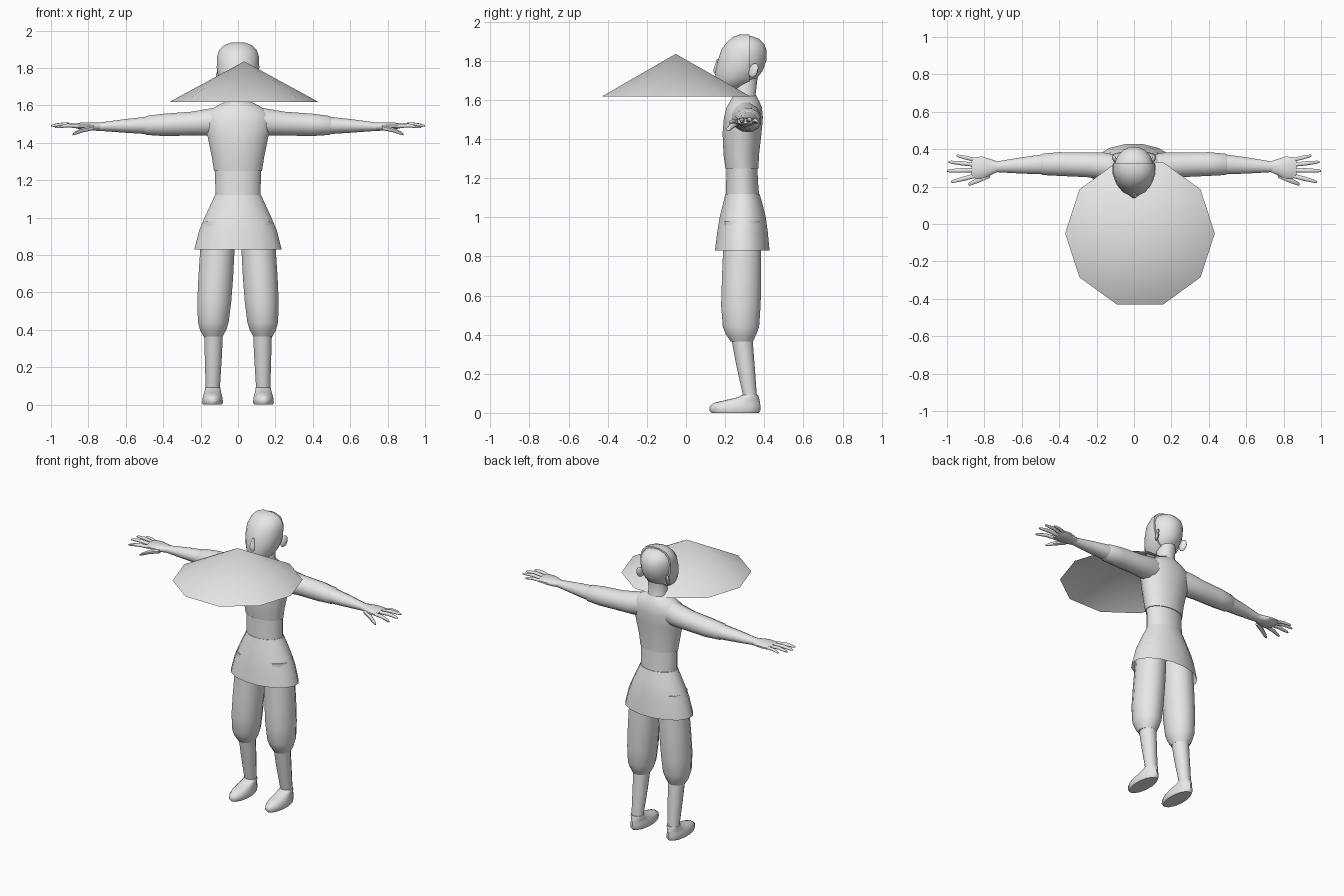
import bpy, bmesh, math
from mathutils import Vector

grey = bpy.data.materials.new("plain_grey")
grey.diffuse_color = (0.8, 0.8, 0.8, 1)


def finish(name, bm, angle=50):
    bmesh.ops.recalc_face_normals(bm, faces=bm.faces)
    mesh = bpy.data.meshes.new(name)
    bm.to_mesh(mesh)
    bm.free()
    ob = bpy.data.objects.new(name, mesh)
    bpy.context.collection.objects.link(ob)
    mesh.materials.append(grey)
    bpy.ops.object.select_all(action='DESELECT')
    ob.select_set(True)
    bpy.context.view_layer.objects.active = ob
    bpy.ops.object.shade_smooth_by_angle(angle=math.radians(angle))
    return ob


def loft_bm(rings, n=14, cap=(True, True)):
    """Each ring is (centre, half axis u, half axis v)."""
    bm = bmesh.new()
    loops = []
    for c, u, v in rings:
        c, u, v = Vector(c), Vector(u), Vector(v)
        loops.append([bm.verts.new(c + u * math.cos(a) + v * math.sin(a))
                      for a in (2 * math.pi * (i + 0.5) / n for i in range(n))])
    for a, b in zip(loops, loops[1:]):
        for i in range(n):
            j = (i + 1) % n
            bm.faces.new((a[i], a[j], b[j], b[i]))
    if cap[0]:
        bm.faces.new(loops[0])
    if cap[1]:
        bm.faces.new(loops[-1])
    return bm


def upright(rows, cx=0):
    """Rows of (z, front y, back y, half width[, x offset])."""
    return [((cx + (r[4] if len(r) > 4 else 0), (r[1] + r[2]) / 2, r[0]),
             (r[3], 0, 0), (0, (r[2] - r[1]) / 2, 0)) for r in rows]


def sideways(rows, s):
    """Rows of (x, low y, high y, low z, high z) on side s."""
    return [((s * x, (y0 + y1) / 2, (z0 + z1) / 2), (0, (y1 - y0) / 2, 0),
             (0, 0, (z1 - z0) / 2)) for x, y0, y1, z0, z1 in rows]


# Torso, waist band and open skirt
finish("upper_garment", loft_bm(upright([
    (1.25, .20, .372, .131), (1.32, .19, .375, .142), (1.43, .185, .388, .165),
    (1.51, .192, .395, .185), (1.56, .205, .39, .172), (1.595, .225, .375, .12),
    (1.62, .24, .36, .068)]), 16))
finish("waist_band", loft_bm(upright([
    (1.10, .202, .376, .124), (1.18, .204, .370, .124), (1.26, .206, .366, .126)]), 16))
finish("skirt", loft_bm(upright([
    (1.12, .20, .378, .126), (1.06, .185, .395, .154), (1.00, .170, .41, .182),
    (0.93, .158, .42, .212), (0.83, .145, .43, .238)]), 16, (True, False)))

# Neck and head
finish("neck", loft_bm(upright([
    (1.57, .225, .38, .085), (1.63, .24, .358, .06), (1.73, .24, .37, .058)]), 12))
head = [(1.655, .175, .27, .035), (1.675, .155, .31, .06), (1.71, .153, .365, .085),
        (1.75, .152, .395, .099), (1.80, .163, .413, .107), (1.85, .182, .415, .106),
        (1.885, .21, .402, .094), (1.912, .24, .375, .068), (1.926, .28, .335, .03)]
finish("head", loft_bm(upright(head), 16))

# Raised front half of the head, ending in a ridge by the ears
shell = loft_bm(upright([(z + .009 * (i > 4), f - .003, b + .01, w + .009)
                         for i, (z, f, b, w) in enumerate(head)]), 16)
cut = bmesh.ops.bisect_plane(shell, geom=shell.verts[:] + shell.edges[:] + shell.faces[:],
                             plane_co=(0, .325, 1.8), plane_no=(0, 1, 0), clear_outer=True)
bmesh.ops.holes_fill(shell, edges=[e for e in shell.edges if e.is_boundary])
finish("face_shell", shell)
finish("nose", loft_bm(upright([
    (1.725, .15, .18, .02), (1.745, .138, .18, .022), (1.765, .142, .18, .018),
    (1.81, .158, .18, .008)]), 8))

# Wide ten-sided hat, open underneath
bm = bmesh.new()
apex = bm.verts.new((.033, -.053, 1.835))
rim = [bm.verts.new((.032 + .4 * math.cos(i * math.pi / 5),
                     -.05 + .4 * math.sin(i * math.pi / 5), 1.617)) for i in range(10)]
for i in range(10):
    bm.faces.new((rim[i], rim[(i + 1) % 10], apex))
finish("hat", bm)

# Finger paths: base (x, y, z), tip (x, y, z), base radius
fingers = {
    "index_finger": ((.85, .258, 1.488), (.978, .225, 1.482), .013),
    "middle_finger": ((.86, .288, 1.492), (1.0, .284, 1.490), .013),
    "ring_finger": ((.86, .318, 1.492), (.992, .332, 1.494), .012),
    "little_finger": ((.85, .343, 1.488), (.95, .366, 1.488), .011),
    "thumb": ((.77, .262, 1.480), (.885, .212, 1.444), .016),
}

for s, side in ((-1, "left"), (1, "right")):
    # Sleeve and bare forearm
    finish(side + "_sleeve", loft_bm(sideways([
        (.06, .225, .365, 1.44, 1.60), (.165, .235, .385, 1.435, 1.583),
        (.25, .248, .384, 1.436, 1.568), (.40, .255, .386, 1.434, 1.557),
        (.49, .260, .378, 1.440, 1.545), (.50, .268, .370, 1.447, 1.537)], s), 12))
    finish(side + "_forearm", loft_bm(sideways([
        (.48, .264, .375, 1.444, 1.541), (.60, .268, .358, 1.452, 1.528),
        (.73, .276, .336, 1.462, 1.510), (.76, .272, .338, 1.463, 1.510)], s), 12))
    # Hand
    finish(side + "_palm", loft_bm(sideways([
        (.73, .278, .335, 1.464, 1.509), (.77, .257, .350, 1.464, 1.510),
        (.81, .242, .362, 1.468, 1.510), (.85, .241, .361, 1.472, 1.507),
        (.868, .25, .35, 1.478, 1.502)], s), 12))
    for name, (a, b, r) in fingers.items():
        a, b = Vector(a), Vector(b)
        rings = []
        for t, k in ((0, 1), (.5, 1), (.9, .72), (1, .35)):
            p = a.lerp(b, t)
            p.z += .007 * math.sin(math.pi * t)
            rings.append(((s * p.x, p.y, p.z), (0, r * k, 0), (0, 0, r * k * .85)))
        finish(side + "_" + name, loft_bm(rings, 8))
    # Ear
    bm = bmesh.new()
    bmesh.ops.create_uvsphere(bm, u_segments=10, v_segments=6, radius=1)
    for v in bm.verts:
        x, y, z = v.co
        v.co = (s * (.103 + .012 * x + .01 * y), .345 + .024 * y + .008 * z, 1.75 + .037 * z)
    finish(side + "_ear", bm)
    # Baggy trouser leg, shin and shoe
    finish(side + "_trouser_leg", loft_bm(upright([
        (.98, .19, .385, .09, s * .1), (.83, .186, .388, .095, s * .11),
        (.68, .180, .388, .096, s * .119), (.55, .176, .385, .094, s * .127),
        (.44, .185, .377, .085, s * .132), (.40, .202, .362, .073, s * .133),
        (.365, .226, .344, .054, s * .133)]), 12))
    finish(side + "_shin", loft_bm(upright([
        (.38, .23, .342, .052, s * .131), (.25, .254, .352, .047, s * .132),
        (.08, .292, .364, .039, s * .135)]), 12))
    finish(side + "_shoe", loft_bm(upright([
        (0, .130, .372, .052, s * .136), (.012, .119, .38, .057, s * .136),
        (.035, .122, .38, .055, s * .136), (.052, .145, .379, .050, s * .136),
        (.066, .205, .376, .046, s * .135), (.080, .268, .372, .043, s * .135),
        (.092, .285, .368, .041, s * .135)]), 14))
